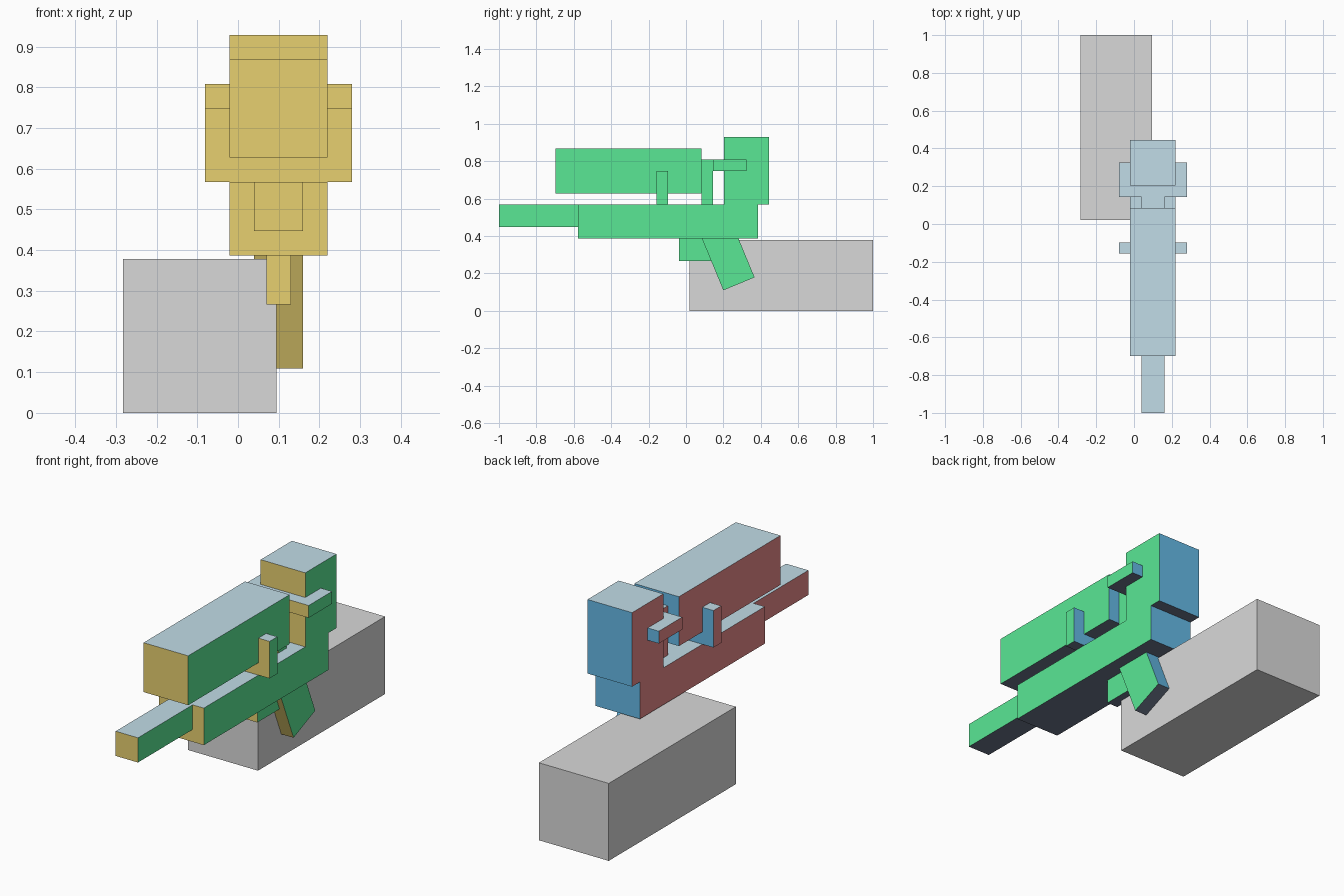
import bpy
import bmesh
import math
from mathutils import Vector, Matrix

cube = bpy.data.objects.get("Cube")
if cube:
    bpy.data.objects.remove(cube, do_unlink=True)


def make_material(name, code):
    """Flat material from an sRGB hex code, stored as linear values."""
    channels = [int(code[i:i + 2], 16) / 255 for i in (0, 2, 4)]
    linear = [c / 12.92 if c < 0.04 else ((c + 0.055) / 1.055) ** 2.4 for c in channels]
    mat = bpy.data.materials.new(name)
    mat.use_nodes = True
    mat.diffuse_color = (*linear, 1)
    bsdf = next(n for n in mat.node_tree.nodes if n.type == 'BSDF_PRINCIPLED')
    bsdf.inputs["Base Color"].default_value = (*linear, 1)
    return mat


# One colour for each direction a face points in
SIDES = [
    (Vector((0, -1, 0)), make_material("yellow", "F6DE78")),
    (Vector((1, 0, 0)), make_material("green", "61F8A0")),
    (Vector((0, 1, 0)), make_material("blue", "6EC9F9")),
    (Vector((-1, 0, 0)), make_material("pink", "F59191")),
    (Vector((0, 0, 1)), make_material("pale_blue", "CFEBF7")),
    (Vector((0, 0, -1)), make_material("slate", "6C768C")),
]
GREY = make_material("grey", "D9D9D9")


def box(name, size, centre, tilt=0, plain=None):
    """Box coloured by face direction, or in one plain material."""
    bm = bmesh.new()
    bmesh.ops.create_cube(bm, size=1, matrix=Matrix.Diagonal((*size, 1)))
    bm.normal_update()
    if not plain:
        for face in bm.faces:
            face.material_index = max(range(len(SIDES)),
                                      key=lambda i: face.normal.dot(SIDES[i][0]))
    mesh = bpy.data.meshes.new(name)
    bm.to_mesh(mesh)
    bm.free()
    for mat in [plain] if plain else [m for _, m in SIDES]:
        mesh.materials.append(mat)
    obj = bpy.data.objects.new(name, mesh)
    obj.location = centre
    obj.rotation_euler.x = tilt
    bpy.context.collection.objects.link(obj)
    return obj


# Blaster parts sit on a unit grid measured from the muzzle and frame underside
UNIT = 0.0602
MID_X, MUZZLE_Y, FRAME_Z = 0.1, -1.0, 0.387


def part(name, width, y0, y1, z0, z1):
    size = Vector((width, y1 - y0, z1 - z0)) * UNIT
    centre = Vector((0, y0 + y1, z0 + z1)) * UNIT / 2
    return box(name, size, centre + Vector((MID_X, MUZZLE_Y, FRAME_Z)))


part("frame", 4, 7, 23, 0, 3)
part("barrel", 2, 0, 7, 1, 3)
part("upper_housing", 4, 5, 18, 4, 8)
part("rear_block", 4, 20, 24, 3, 9)
part("rear_stem", 2, 18, 19, 3, 7)
part("rear_crossbar", 6, 19, 22, 6, 7)
part("side_bracket", 6, 14, 15, 3, 6)
part("trigger", 1, 16, 19, -2, 0)

# Tilted grip, its upper end buried in the frame
box("grip", (2 * UNIT, 3 * UNIT, 6 * UNIT), (MID_X, 0.214, 0.311), math.radians(22.5))

# Plain block beside the blaster
box("arm_block", (0.377, 0.98, 0.378), (-0.0945, 0.51, 0.189), plain=GREY)
